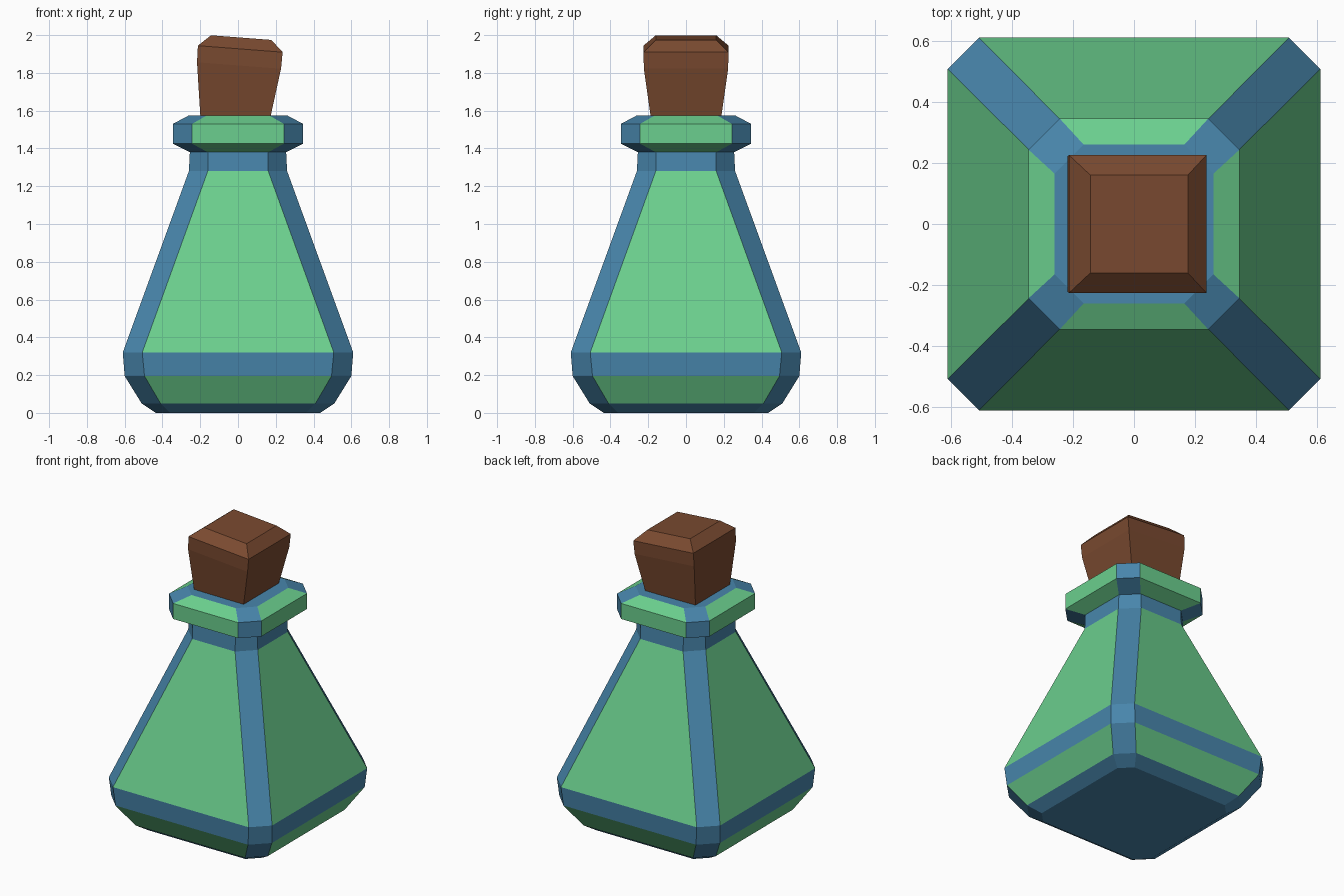
import bpy, bmesh, math

if "Cube" in bpy.data.objects:
    bpy.data.objects.remove(bpy.data.objects["Cube"])


def material(name, srgb):
    m = bpy.data.materials.new(name)
    lin = [((c / 255 + 0.055) / 1.055) ** 2.4 for c in srgb]
    m.diffuse_color = (*lin, 1)
    m.use_nodes = True
    m.node_tree.nodes["Principled BSDF"].inputs["Base Color"].default_value = m.diffuse_color
    return m


blue = material("blue glass trim", (72, 134, 172))
green = material("green liquid", (107, 207, 142))
brown = material("cork brown", (122, 74, 48))


def ring(a, b):
    """Square of half-width a with flats of half-length b (b == a: plain square)."""
    if a == b:
        return [(-a, -a), (a, -a), (a, a), (-a, a)]
    return [(-b, -a), (b, -a), (a, -b), (a, b), (b, a), (-b, a), (-a, b), (-a, -b)]


def loft(name, levels, mats, green_bands=()):
    """Stack rings (z, a, b); flat sides of the green bands get slot 1."""
    bm = bmesh.new()
    rings = [[bm.verts.new((x, y, z)) for x, y in ring(a, b)] for z, a, b in levels]
    n = len(rings[0])
    for k in range(len(rings) - 1):
        lo, hi = rings[k], rings[k + 1]
        for i in range(n):
            j = (i + 1) % n
            f = bm.faces.new((lo[i], lo[j], hi[j], hi[i]))
            f.material_index = int(k in green_bands and i % 2 == 0)
    bm.faces.new(rings[0][::-1])
    bm.faces.new(rings[-1])
    bmesh.ops.recalc_face_normals(bm, faces=bm.faces)
    me = bpy.data.meshes.new(name)
    bm.to_mesh(me)
    bm.free()
    for m in mats:
        me.materials.append(m)
    ob = bpy.data.objects.new(name, me)
    bpy.context.collection.objects.link(ob)
    return ob


# Bottle: foot, belly, sloping shoulders, neck and rim
loft("bottle", [
    (0.00, 0.435, 0.36),
    (0.05, 0.51, 0.41),
    (0.195, 0.60, 0.495),
    (0.32, 0.61, 0.507),
    (1.28, 0.26, 0.16),
    (1.38, 0.255, 0.16),
    (1.425, 0.345, 0.243),
    (1.53, 0.345, 0.243),
    (1.575, 0.26, 0.165),
], [blue, green], green_bands=(1, 3, 5, 6, 7))

# Cork: tapered square stopper, leaning slightly to the right
cork = loft("cork", [
    (-0.06, 0.178, 0.178),
    (0.0, 0.186, 0.186),
    (0.265, 0.223, 0.223),
    (0.353, 0.225, 0.225),
    (0.413, 0.16, 0.16),
], [brown])
cork.location = (-0.015, 0, 1.575)
cork.rotation_euler = (0, math.radians(4.4), 0)
